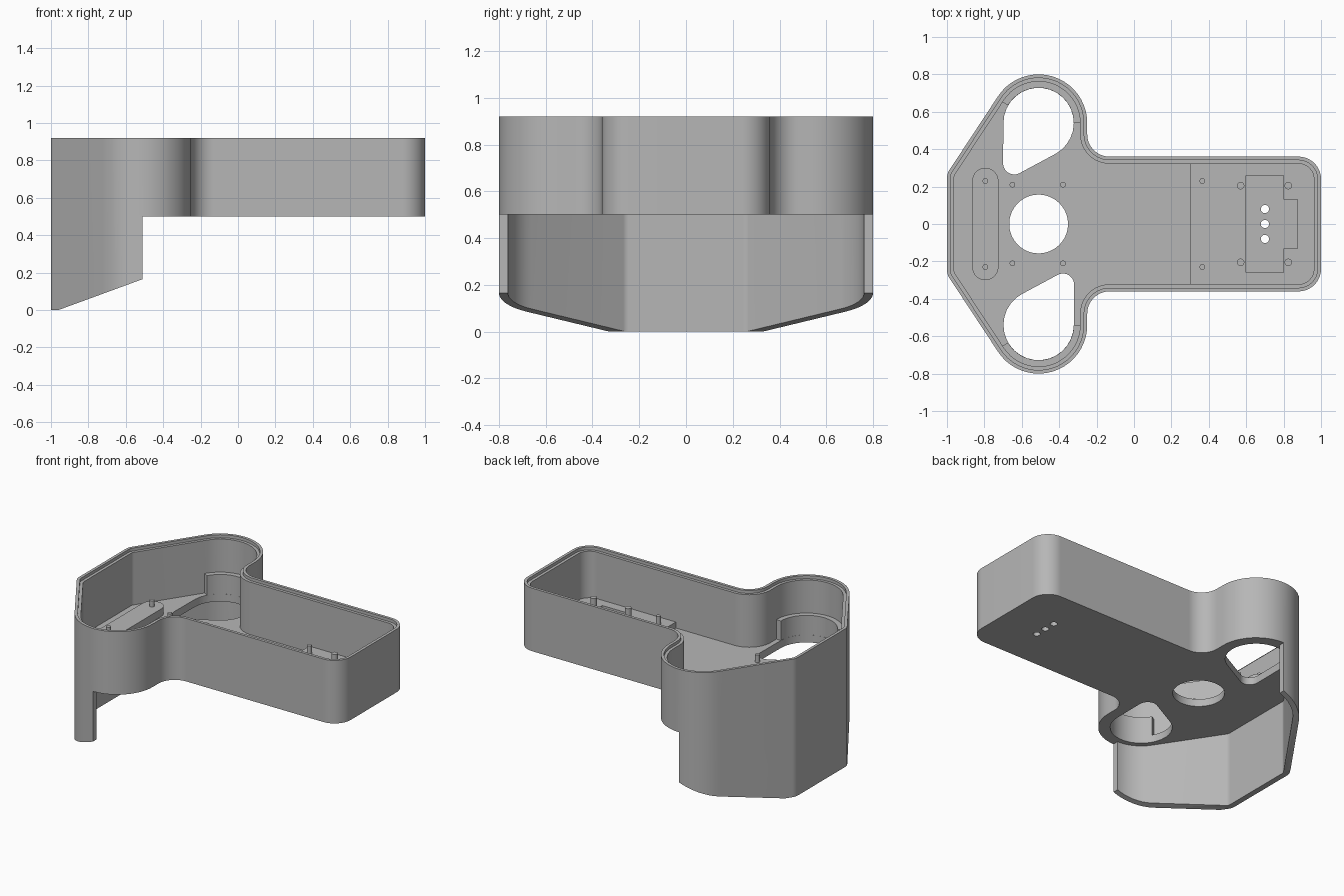
import bpy, bmesh
from math import atan2, acos, cos, sin, pi, hypot, radians

cube = bpy.data.objects.get("Cube")
if cube:
    bpy.data.objects.remove(cube, do_unlink=True)

grey = bpy.data.materials.new("plain grey")
grey.use_nodes = True
grey.diffuse_color = (0.47, 0.47, 0.47, 1)
grey.node_tree.nodes["Principled BSDF"].inputs["Base Color"].default_value = (0.47, 0.47, 0.47, 1)

FLOOR, TOP = 0.5, 0.92       # underside of the floor, rim height
DECK, RAISED = 0.55, 0.59    # floor surfaces
WALL, LIP = 0.038, 0.019
LOBE = (-0.51, 0.54, 0.26)


def belt(arcs, inset=0.0):
    """Closed path of arcs joined by tangents; a negative radius is a hollow curve."""
    n = len(arcs)
    arcs = [(x, y, r - inset) for x, y, r in arcs]
    normals = []
    for i in range(n):
        (x0, y0, r0), (x1, y1, r1) = arcs[i], arcs[(i + 1) % n]
        ratio = (r0 - r1) / hypot(x1 - x0, y1 - y0)
        normals.append(atan2(y1 - y0, x1 - x0) - acos(max(-1, min(1, ratio))))
    points = []
    for i, (x, y, r) in enumerate(arcs):
        start, sweep = normals[i - 1], (normals[i] - normals[i - 1]) % (2 * pi)
        if r < 0:
            sweep -= 2 * pi
        steps = 0 if r == 0 else 20
        for k in range(steps + 1):
            a = start + sweep * k / max(steps, 1)
            points.append((x + r * cos(a), y + r * sin(a)))
    return points


def circle(x, y, r, n=48):
    return [(x + r * cos(2 * pi * k / n), y + r * sin(2 * pi * k / n)) for k in range(n)]


def box(x0, x1, y):
    return [(x0, -y), (x1, -y), (x1, y), (x0, y)]


def finish(name, bm):
    bmesh.ops.recalc_face_normals(bm, faces=bm.faces)
    mesh = bpy.data.meshes.new(name)
    bm.to_mesh(mesh)
    bm.free()
    mesh.materials.append(grey)
    obj = bpy.data.objects.new(name, mesh)
    bpy.context.collection.objects.link(obj)
    return obj


def prism(name, points, low, high, side=False):
    """Extrude a plan upward, or a side profile across y."""
    bm = bmesh.new()
    loops = [[bm.verts.new((a, h, b) if side else (a, b, h)) for a, b in points]
             for h in (low, high)]
    for loop in loops:
        bm.faces.new(loop)
    for i in range(len(points)):
        bm.faces.new((loops[0][i - 1], loops[0][i], loops[1][i], loops[1][i - 1]))
    return finish(name, bm)


def activate(obj):
    bpy.ops.object.select_all(action='DESELECT')
    obj.select_set(True)
    bpy.context.view_layer.objects.active = obj


def cut(obj, *cutter_args, **kw):
    cutter = prism("cutter", *cutter_args, **kw)
    cutter.hide_render = True
    mod = obj.modifiers.new("cut", 'BOOLEAN')
    mod.operation, mod.solver, mod.object = 'DIFFERENCE', 'EXACT', cutter
    activate(obj)
    bpy.ops.object.modifier_apply(modifier=mod.name)
    bpy.data.objects.remove(cutter, do_unlink=True)


# Plan of the housing: rounded box end, hollow neck, round lobe, blunt nose
half = [(0.88, 0.24, 0.12), (-0.13, 0.48, -0.12), LOBE, (-0.92, 0.245, 0.08)]
plan = half + [(x, -y, r) for x, y, r in reversed(half)]

# Outer wall with a stepped rim
bm = bmesh.new()
section = [(0, 0), (0, TOP), (LIP, TOP), (LIP, TOP - 0.02), (WALL, TOP - 0.02), (WALL, 0)]
rings = [[bm.verts.new((x, y, z)) for x, y in belt(plan, d)] for d, z in section]
for j in range(len(rings)):
    a, b = rings[j - 1], rings[j]
    for i in range(len(a)):
        bm.faces.new((a[i - 1], a[i], b[i], b[i - 1]))
wall = finish("outer_wall", bm)
# Skirt remains only under the nose, with a sloping lower edge
cut(wall, [(-1.233, -0.1), (1.2, -0.1), (1.2, FLOOR), (-0.51, FLOOR), (-0.51, 0.165)],
    -1, 1, side=True)

# Floor with a round opening and two teardrop openings
floor = prism("floor", belt(plan, 0.03), FLOOR, DECK)
cut(floor, circle(-0.51, 0, 0.157, 64), 0.4, 0.7)
cut(floor, belt([(-0.51, 0.54, 0.188), (-0.64, 0.325, 0.06)]), 0.4, 0.7)
cut(floor, belt([(-0.51, -0.54, 0.188), (-0.38, -0.325, 0.06)]), 0.4, 0.7)

# Raised deck in the box end with a stepped pocket
deck = prism("raised_deck", belt([(0.3, -0.33, 0), (0.88, -0.24, 0.09),
                                  (0.88, 0.24, 0.09), (0.3, 0.33, 0)]), 0.51, RAISED)
pocket = [(0.6, -0.26), (0.8, -0.26), (0.8, -0.13), (0.875, -0.13)]
cut(deck, pocket + [(x, -y) for x, y in reversed(pocket)], DECK + 0.005, 0.7)
for y in (-0.08, 0, 0.08):
    for part in (floor, deck):
        cut(part, circle(0.7, y, 0.022, 24), 0.4, 0.7)

# Mounting pad across the nose
prism("nose_pad", belt([(-0.795, -0.23, 0.07), (-0.795, 0.23, 0.07)]), 0.52, 0.6)

# Collars and posts, mirrored front to back
posts = [("nose_post", -0.795, 0.23, 0.015, 0.64), ("inner_post", -0.65, 0.21, 0.015, 0.6),
         ("neck_post", -0.38, 0.21, 0.015, 0.6), ("deck_post", 0.365, 0.23, 0.015, 0.65),
         ("pocket_post_a", 0.57, 0.205, 0.02, 0.66), ("pocket_post_b", 0.825, 0.205, 0.02, 0.66)]
for side, s in (("back", 1), ("front", -1)):
    angles = [radians(150 * k / 40) for k in range(41)]
    arc = [(r * cos(a), r * sin(a)) for r, order in ((0.188, angles), (0.23, angles[::-1]))
           for a in order]
    prism("lobe_collar_" + side, [(LOBE[0] + x, s * (LOBE[1] + y)) for x, y in arc], 0.501, 0.68)
    for name, x, y, r, top in posts:
        prism(name + "_" + side, circle(x, s * y, r, 20), 0.52, top)

# Smooth curved walls, keep hard edges
for obj in bpy.context.collection.objects:
    if obj.type == 'MESH' and obj.data.materials and obj.data.materials[0] == grey:
        activate(obj)
        bpy.ops.object.shade_smooth_by_angle(angle=radians(30))
